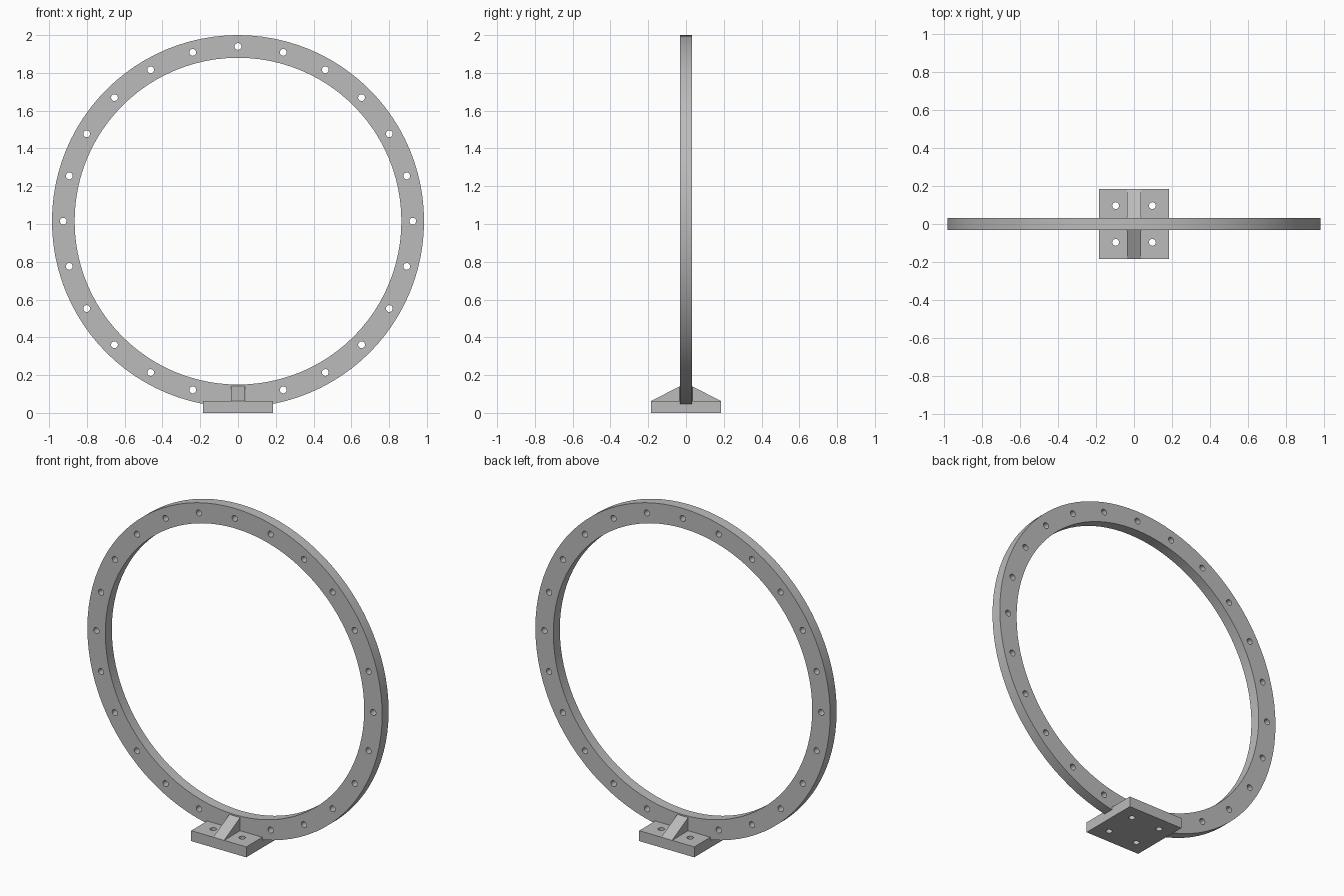
import bpy, bmesh, math
from mathutils import Matrix, Vector

RING_Z, OUTER, INNER, HALF_T = 1.015, 0.985, 0.865, 0.031
BOLT_R, BOLT_COUNT, HOLE_R = 0.925, 24, 0.018
PLATE_HALF, PLATE_H, PLATE_HOLE = 0.184, 0.063, 0.097
RIB_HALF, RIB_TOP, FILLET = 0.036, 0.142, 0.007

cube = bpy.data.objects.get("Cube")
if cube:
    bpy.data.objects.remove(cube, do_unlink=True)

grey = bpy.data.materials.new("plain grey")
grey.use_nodes = True
colour = (0.5, 0.5, 0.5, 1)
grey.diffuse_color = colour
grey.node_tree.nodes["Principled BSDF"].inputs["Base Color"].default_value = colour


def add_object(name, bm):
    bmesh.ops.recalc_face_normals(bm, faces=bm.faces)
    mesh = bpy.data.meshes.new(name)
    bm.to_mesh(mesh)
    bm.free()
    mesh.materials.append(grey)
    obj = bpy.data.objects.new(name, mesh)
    bpy.context.collection.objects.link(obj)
    return obj


def extrude(name, points, direction):
    bm = bmesh.new()
    face = bm.faces.new([bm.verts.new(p) for p in points])
    new = bmesh.ops.extrude_face_region(bm, geom=[face])["geom"]
    bmesh.ops.translate(bm, vec=direction,
                        verts=[v for v in new if isinstance(v, bmesh.types.BMVert)])
    return add_object(name, bm)


def select_only(obj):
    bpy.ops.object.select_all(action="DESELECT")
    obj.select_set(True)
    bpy.context.view_layer.objects.active = obj


def drill(obj, centres, turn):
    """Cut a round hole at each centre, then discard the cutter."""
    bm = bmesh.new()
    for c in centres:
        bmesh.ops.create_cone(bm, cap_ends=True, segments=20, radius1=HOLE_R,
                              radius2=HOLE_R, depth=0.3,
                              matrix=Matrix.Translation(c) @ turn)
    cutter = add_object("hole_cutter", bm)
    cutter.hide_render = True
    mod = obj.modifiers.new("holes", "BOOLEAN")
    mod.operation, mod.solver, mod.object = "DIFFERENCE", "EXACT", cutter
    select_only(obj)
    bpy.ops.object.modifier_apply(modifier=mod.name)
    bpy.data.objects.remove(cutter, do_unlink=True)


def smooth(obj):
    select_only(obj)
    bpy.ops.object.shade_smooth_by_angle(angle=math.radians(30))


# Upright ring: a rectangular section spun about the y axis
bm = bmesh.new()
section = [bm.verts.new((r, y, 0)) for r, y in
           ((INNER, -HALF_T), (OUTER, -HALF_T), (OUTER, HALF_T), (INNER, HALF_T))]
edges = [bm.edges.new((section[i], section[(i + 1) % 4])) for i in range(4)]
bmesh.ops.spin(bm, geom=section + edges, cent=(0, 0, 0), axis=(0, 1, 0),
               angle=math.tau, steps=96, use_merge=True)
bmesh.ops.remove_doubles(bm, verts=bm.verts, dist=0.0001)
bmesh.ops.translate(bm, verts=bm.verts, vec=(0, 0, RING_Z))
ring = add_object("ring", bm)

# Bolt circle, leaving out the lowest position where the ribs stand
angles = [math.tau * i / BOLT_COUNT for i in range(BOLT_COUNT) if i != BOLT_COUNT // 2]
drill(ring, [Vector((BOLT_R * math.sin(a), 0, RING_Z + BOLT_R * math.cos(a))) for a in angles],
      Matrix.Rotation(math.pi / 2, 4, "X"))
smooth(ring)

# Square foot plate with four screw holes
h = PLATE_HALF
plate = extrude("foot_plate", [(-h, -h, 0), (h, -h, 0), (h, h, 0), (-h, h, 0)], (0, 0, PLATE_H))
drill(plate, [Vector((x, y, 0)) for x in (-PLATE_HOLE, PLATE_HOLE)
              for y in (-PLATE_HOLE, PLATE_HOLE)], Matrix())
smooth(plate)

# Sloping ribs before and behind the ring, flaring slightly where they meet it
for name, side in (("front_rib", -1), ("back_rib", 1)):
    low = PLATE_H - 0.01
    extrude(name, [(-RIB_HALF, side * h, low), (-RIB_HALF, side * h, PLATE_H),
                   (-RIB_HALF, side * HALF_T, RIB_TOP), (-RIB_HALF, 0, RIB_TOP),
                   (-RIB_HALF, 0, low)], (2 * RIB_HALF, 0, 0))
    for x in (-1, 1):
        edge = x * RIB_HALF
        extrude(name + ("_left_fillet" if x > 0 else "_right_fillet"),
                [(edge, side * HALF_T, low), (edge + x * FILLET, side * HALF_T, low),
                 (edge + x * FILLET * 0.3, side * (HALF_T + FILLET * 0.3), low),
                 (edge, side * (HALF_T + FILLET), low)], (0, 0, RIB_TOP - FILLET / 2 - low))
